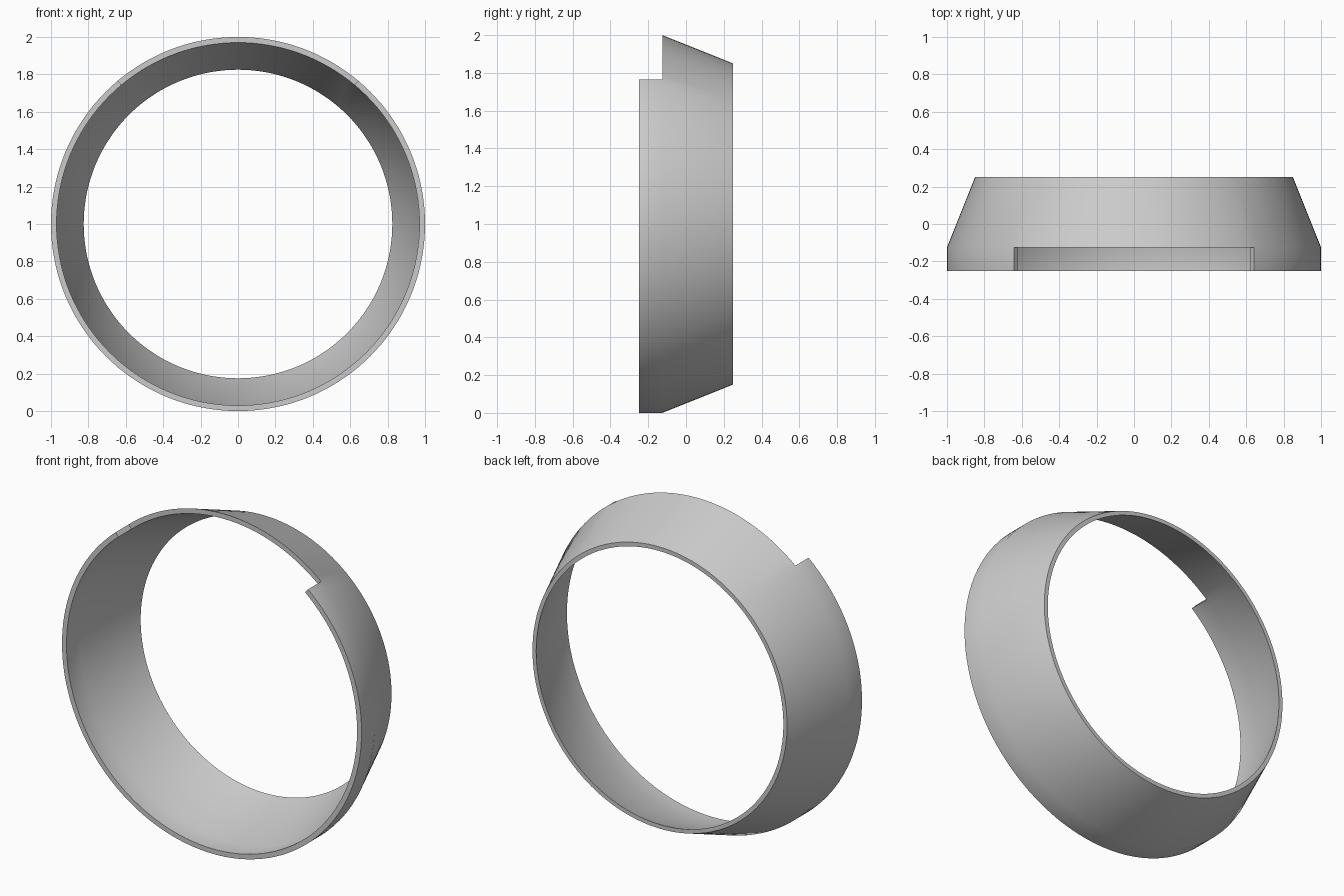
import bpy, bmesh
from math import sin, cos, radians

cube = bpy.data.objects.get("Cube")
if cube:
    bpy.data.objects.remove(cube, do_unlink=True)

SEGMENTS = 144
NOTCH_HALF_ANGLE = 40
STEP = 360 / SEGMENTS

# Cross-section as (radius, y): straight lip at the front, taper to the back
OUTER = [(1.0, -0.25), (1.0, -0.125), (0.85, 0.25)]
INNER = [(0.97, -0.25), (0.97, -0.125), (0.825, 0.25)]


def in_notch(i):
    """True where the front lip is cut away, around the top of the ring."""
    angle = ((i % SEGMENTS) + 0.5) * STEP
    return min(angle, 360 - angle) < NOTCH_HALF_ANGLE


bm = bmesh.new()


def ring(profile):
    return [[bm.verts.new((r * sin(radians(i * STEP)), y, 1 + r * cos(radians(i * STEP))))
             for r, y in profile] for i in range(SEGMENTS)]


out, inn = ring(OUTER), ring(INNER)

for i in range(SEGMENTS):
    j = (i + 1) % SEGMENTS
    front = 1 if in_notch(i) else 0
    # Outer and inner walls
    for k in range(front, 2):
        bm.faces.new((out[i][k], out[j][k], out[j][k + 1], out[i][k + 1]))
        bm.faces.new((inn[i][k], inn[i][k + 1], inn[j][k + 1], inn[j][k]))
    # Front and back rims
    bm.faces.new((out[i][front], inn[i][front], inn[j][front], out[j][front]))
    bm.faces.new((out[i][2], out[j][2], inn[j][2], inn[i][2]))
    # End walls of the notch
    if in_notch(i) != in_notch(i - 1):
        bm.faces.new((out[i][0], out[i][1], inn[i][1], inn[i][0]))

bmesh.ops.delete(bm, geom=[v for v in bm.verts if not v.link_faces], context='VERTS')
bmesh.ops.recalc_face_normals(bm, faces=bm.faces)

mesh = bpy.data.meshes.new("tapered_ring")
bm.to_mesh(mesh)
bm.free()
tapered_ring = bpy.data.objects.new("tapered_ring", mesh)
bpy.context.collection.objects.link(tapered_ring)

# Plain grey material
grey = bpy.data.materials.new("light_grey")
grey.use_nodes = True
colour = (0.6, 0.6, 0.6, 1)
grey.diffuse_color = colour
grey.node_tree.nodes["Principled BSDF"].inputs["Base Color"].default_value = colour
mesh.materials.append(grey)

# Smooth walls with crisp rims
bpy.ops.object.select_all(action='DESELECT')
tapered_ring.select_set(True)
bpy.context.view_layer.objects.active = tapered_ring
bpy.ops.object.shade_smooth_by_angle(angle=radians(30))
